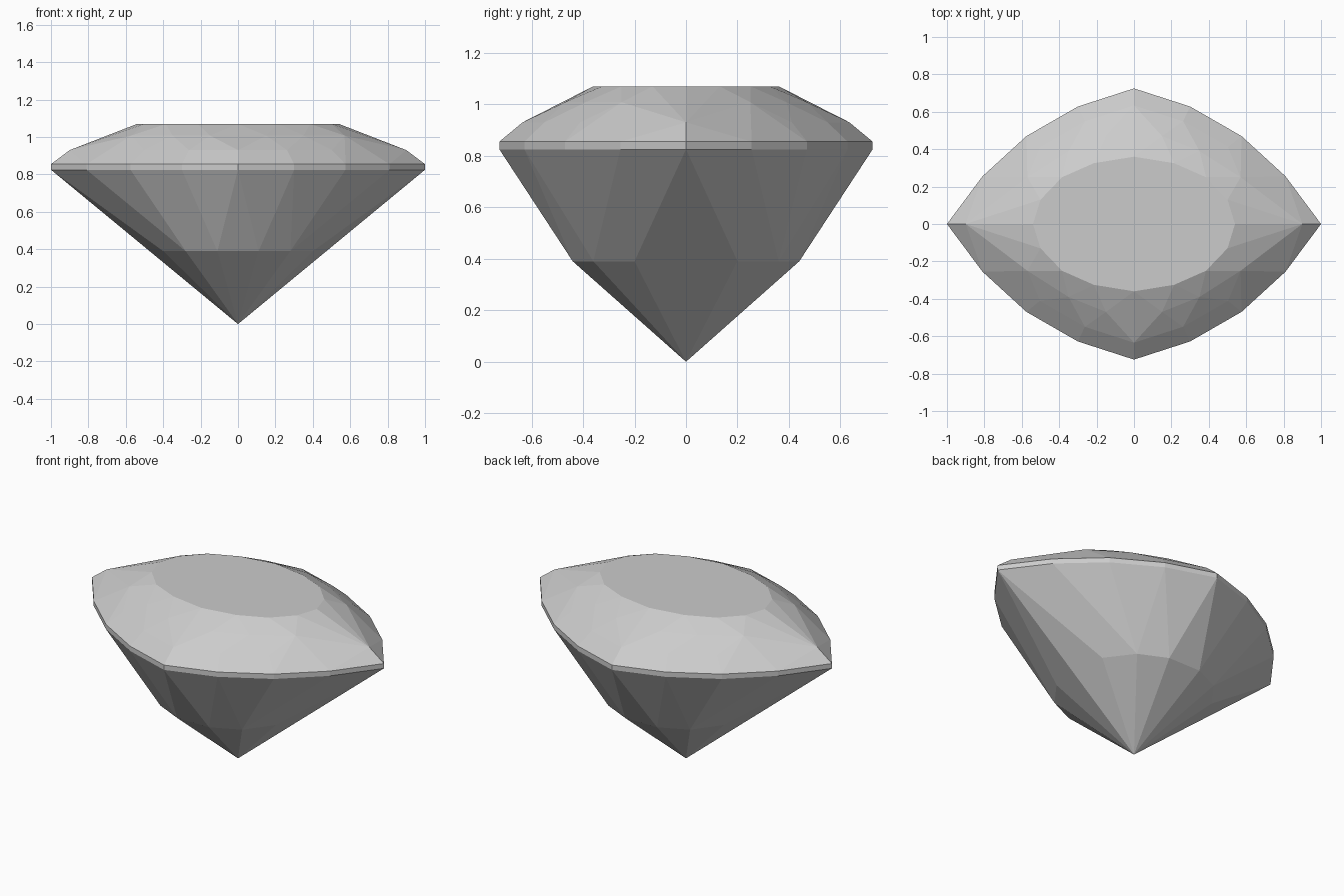
import bpy, bmesh

cube = bpy.data.objects.get("Cube")
if cube:
    bpy.data.objects.remove(cube)

grey = bpy.data.materials.new("gem grey")
grey.use_nodes = True
COLOUR = (0.6, 0.6, 0.6, 1)
grey.diffuse_color = COLOUR
grey.node_tree.nodes["Principled BSDF"].inputs["Base Color"].default_value = COLOUR


def ring(quarter, z, scale=1.0):
    """Mirror a quarter outline into a full ring of points at height z."""
    return {(sx * x * scale, sy * y * scale, z)
            for x, y in quarter for sx in (-1, 1) for sy in (-1, 1)}


# Quarter outlines, from the pointed end to the broad side
girdle = [(1, 0), (0.81, 0.255), (0.575, 0.47), (0.3, 0.628), (0, 0.725)]
table = [(0.54, 0), (0.5, 0.13), (0.385, 0.25), (0.215, 0.325), (0, 0.36)]
star_tips = [(0.57, 0.25), (0.35, 0.39), (0.15, 0.47)]
pavilion = [(0.4, 0.2), (0.28, 0.36), (0.11, 0.44)]

points = ring(table, 1.07) | ring(star_tips, 1.008)
points |= ring(girdle[1:], 0.93, 0.875) | ring([(0.9, 0)], 0.93)
points |= ring(girdle, 0.855) | ring(girdle, 0.825)
points |= ring(pavilion, 0.39) | {(0, 0, 0)}

# Cut gem: flat facets wrapped around the rings
bm = bmesh.new()
for p in sorted(points):
    bm.verts.new(p)
hull = bmesh.ops.convex_hull(bm, input=bm.verts[:])
loose = [v for v in bm.verts if not v.link_faces]
bmesh.ops.delete(bm, geom=loose, context="VERTS")
bmesh.ops.dissolve_limit(bm, angle_limit=0.02, verts=bm.verts[:], edges=bm.edges[:])
bmesh.ops.recalc_face_normals(bm, faces=bm.faces[:])

mesh = bpy.data.meshes.new("cut_gem")
bm.to_mesh(mesh)
bm.free()
mesh.materials.append(grey)
gem = bpy.data.objects.new("cut_gem", mesh)
bpy.context.collection.objects.link(gem)
